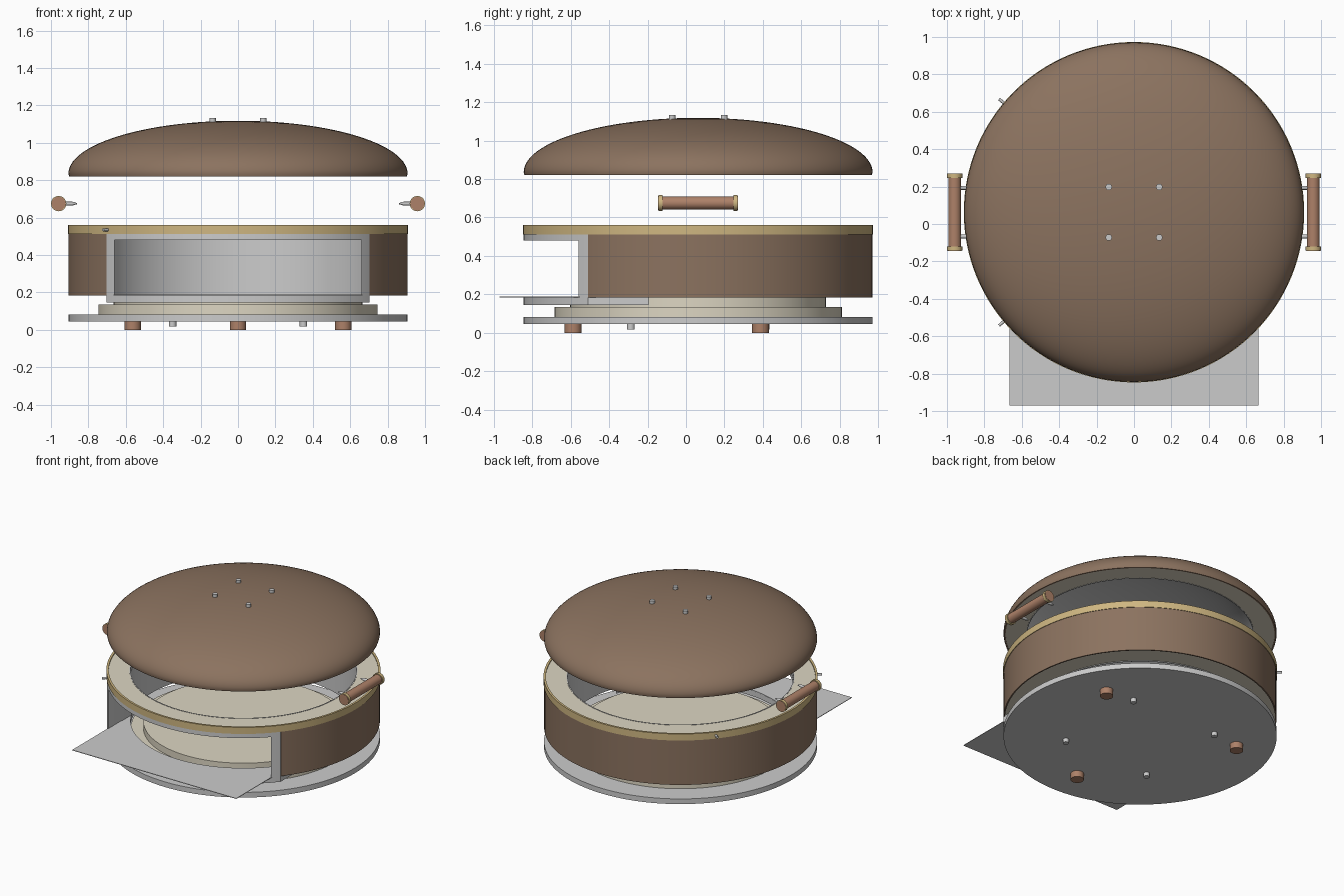
import bpy, bmesh, math
from mathutils import Matrix, Vector

if "Cube" in bpy.data.objects:
    bpy.data.objects.remove(bpy.data.objects["Cube"])

CY = 0.063          # y of the common axis
R = 0.907           # outer radius


def material(name, rgb):
    m = bpy.data.materials.new(name)
    m.diffuse_color = (*rgb, 1)
    m.use_nodes = True
    m.node_tree.nodes["Principled BSDF"].inputs["Base Color"].default_value = m.diffuse_color
    return m


brown = material("brown_enamel", (0.26, 0.17, 0.115))
wood = material("wood", (0.42, 0.22, 0.14))
brass = material("brass", (0.62, 0.47, 0.22))
cream = material("cream_stone", (0.72, 0.67, 0.54))


def finish(name, bm, mat, smooth=True):
    bmesh.ops.remove_doubles(bm, verts=bm.verts, dist=1e-5)
    bmesh.ops.recalc_face_normals(bm, faces=bm.faces)
    me = bpy.data.meshes.new(name)
    bm.to_mesh(me)
    bm.free()
    ob = bpy.data.objects.new(name, me)
    bpy.context.collection.objects.link(ob)
    if mat:
        me.materials.append(mat)
    if smooth:
        shade(ob)
    return ob


def activate(ob):
    bpy.ops.object.select_all(action='DESELECT')
    ob.select_set(True)
    bpy.context.view_layer.objects.active = ob


def shade(ob):
    activate(ob)
    bpy.ops.object.shade_smooth_by_angle(angle=math.radians(30))


def lathe(name, profile, mat=None, seg=128, smooth=True):
    """Revolve a closed (radius, z) outline about the common axis."""
    bm = bmesh.new()
    rings = []
    for r, z in profile:
        if r < 1e-6:
            rings.append([bm.verts.new((0, CY, z))] * seg)
        else:
            rings.append([bm.verts.new((r * math.cos(2 * math.pi * i / seg),
                                        CY + r * math.sin(2 * math.pi * i / seg), z))
                          for i in range(seg)])
    for k in range(len(rings)):
        a, b = rings[k], rings[(k + 1) % len(rings)]
        for i in range(seg):
            j = (i + 1) % seg
            vs = list(dict.fromkeys((a[i], a[j], b[j], b[i])))
            if len(vs) > 2:
                bm.faces.new(vs)
    return finish(name, bm, mat, smooth)


def tube(name, r0, r1, z0, z1, mat=None, smooth=True):
    return lathe(name, [(r0, z0), (r1, z0), (r1, z1), (r0, z1)], mat, smooth=smooth)


def disc(name, r, z0, z1, mat=None, smooth=True):
    return lathe(name, [(0, z0), (r, z0), (r, z1), (0, z1)], mat, smooth=smooth)


def rod(name, p, q, r, mat=None, r2=None, seg=32):
    p, q = Vector(p), Vector(q)
    bm = bmesh.new()
    m = Matrix.Translation((p + q) / 2) @ (q - p).to_track_quat('Z', 'Y').to_matrix().to_4x4()
    bmesh.ops.create_cone(bm, cap_ends=True, segments=seg, radius1=r,
                          radius2=r if r2 is None else r2, depth=(q - p).length, matrix=m)
    return finish(name, bm, mat)


def box(name, lo, hi):
    bm = bmesh.new()
    lo, hi = Vector(lo), Vector(hi)
    bmesh.ops.create_cube(bm, size=1, matrix=Matrix.Translation((lo + hi) / 2)
                          @ Matrix.Diagonal((*(hi - lo), 1)))
    return finish(name, bm, None, False)


def boolean(ob, cutter, op='DIFFERENCE'):
    m = ob.modifiers.new("cut", 'BOOLEAN')
    m.operation, m.object, m.solver = op, cutter, 'EXACT'
    activate(ob)
    bpy.ops.object.modifier_apply(modifier=m.name)


# Feet and base bolts
for i in range(3):
    a = math.radians(-90 + 120 * i)
    x, y = 0.65 * math.cos(a), CY + 0.65 * math.sin(a)
    rod(f"foot_{i}", (x, y, 0), (x, y, 0.047), 0.044, wood)
for i, (sx, sy) in enumerate([(1, 1), (1, -1), (-1, 1), (-1, -1)]):
    rod(f"base_bolt_{i}", (sx * 0.35, CY + sy * 0.35, 0.017), (sx * 0.35, CY + sy * 0.35, 0.05), 0.02)
    x, y = sx * 0.135, CY + sy * 0.135
    rod(f"lid_bolt_{i}", (x, y, 1.09), (x, y, 1.132), 0.017)

# Base plate, insulation slab, cooking stone
disc("base_plate", R, 0.045, 0.083)
disc("insulation_slab", 0.747, 0.083, 0.135, cream)
disc("cooking_stone", 0.665, 0.135, 0.184, cream)

# Oven wall: outer skin, insulation, inner liner, with the mouth cut out
wall = [tube("outer_wall", 0.897, R - 0.001, 0.185, 0.555, brown, False),
        tube("wall_insulation", 0.757, 0.897, 0.19, 0.553, cream, False),
        tube("inner_liner", 0.75, 0.757, 0.185, 0.555, None, False)]
mouth = box("mouth_cutter", (-0.703, -1.3, 0.1), (0.703, 0.0, 0.513))
for ob in wall:
    boolean(ob, mouth)
    shade(ob)

# Mouth frame following the curve of the wall
frame = tube("mouth_frame", 0.749, R, 0.145, 0.513, None, False)
frame_box = box("frame_cutter", (-0.703, -1.3, 0.0), (0.703, 0.0, 0.7))
opening = box("opening_cutter", (-0.66, -1.4, 0.185), (0.66, 0.3, 0.48))
boolean(frame, frame_box, 'INTERSECT')
boolean(frame, opening)
shade(frame)

# Landing sheet in front of the mouth
sheet = box("landing_sheet", (-0.665, -0.97, 0.184), (0.665, -0.4, 0.188))
hole = disc("sheet_cutter", 0.75, 0.1, 0.3, None, False)
boolean(sheet, hole)
shade(sheet)

for c in (mouth, frame_box, opening, hole):
    bpy.data.objects.remove(c)

# Brass band and its two screws
tube("brass_band", 0.895, R + 0.003, 0.512, 0.56, brass)
for i, a in enumerate((140, 220)):
    c, s = math.cos(math.radians(a)), math.sin(math.radians(a))
    rod(f"band_screw_{i}", (0.89 * c, CY + 0.89 * s, 0.535), (0.942 * c, CY + 0.942 * s, 0.535), 0.008, seg=16)


# Domed lid: skin, insulation and inner dome
def arc(r, z, h, n=28):
    return [(r * math.sin(math.pi / 2 * i / n), z + h * math.cos(math.pi / 2 * i / n)) for i in range(n + 1)]


lathe("lid_skin", arc(R, 0.835, 0.283) + [(R - 0.004, 0.82), (0.893, 0.82)]
      + arc(0.893, 0.835, 0.27)[::-1], brown)
tube("lid_insulation", 0.755, 0.893, 0.824, 0.845, cream)
lathe("lid_inner_dome", arc(0.757, 0.822, 0.228) + arc(0.75, 0.822, 0.22)[::-1])

# Side handles
for side, s in (("left", -1), ("right", 1)):
    x, z = s * 0.959, 0.675
    rod(f"{side}_handle_grip", (x, CY - 0.19, z), (x, CY + 0.19, z), 0.034, wood)
    for k, d in (("front", -1), ("back", 1)):
        rod(f"{side}_{k}_handle_cap", (x, CY + d * 0.184, z), (x, CY + d * 0.206, z), 0.041, brass)
        rod(f"{side}_{k}_handle_end", (x, CY + d * 0.2, z), (x, CY + d * 0.208, z), 0.037, wood)
        y = CY + d * 0.13
        rod(f"{side}_{k}_handle_screw", (s * 0.95, y, z), (s * 0.885, y, z), 0.01, seg=16)
        rod(f"{side}_{k}_screw_tip", (s * 0.885, y, z), (s * 0.86, y, z), 0.01, None, 0.003, 16)
